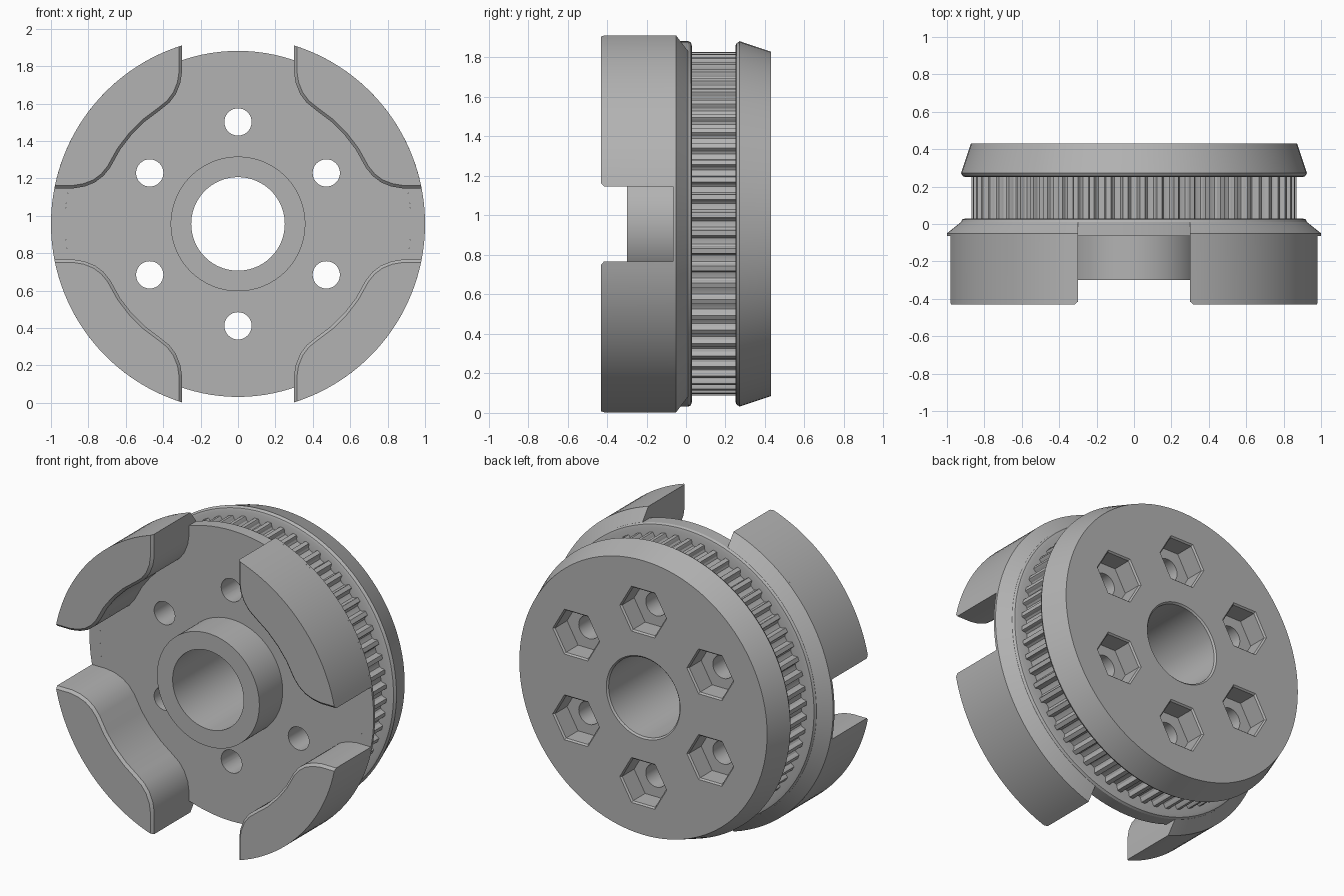
import bpy, bmesh, math
from mathutils import Vector

cube = bpy.data.objects.get("Cube")
if cube:
    bpy.data.objects.remove(cube, do_unlink=True)

AXIS_Z = 0.957          # height of the wheel axis
PLATE_Y = -0.065        # front face of the plate
RIM, LIP = 1.0, 0.925   # outer radius and flange radius
SLOT = 0.3              # half width of the top and bottom gaps

grey = bpy.data.materials.new("plain grey")
grey.use_nodes = True
colour = (0.45, 0.45, 0.45, 1)
grey.diffuse_color = colour
grey.node_tree.nodes["Principled BSDF"].inputs["Base Color"].default_value = colour


def polar(r, a, y):
    return (r * math.cos(a), y, r * math.sin(a))


def make(name, bm):
    bmesh.ops.recalc_face_normals(bm, faces=bm.faces)
    me = bpy.data.meshes.new(name)
    bm.to_mesh(me)
    bm.free()
    me.materials.append(grey)
    ob = bpy.data.objects.new(name, me)
    ob.location.z = AXIS_Z
    bpy.context.collection.objects.link(ob)
    return ob


def smooth(ob):
    bpy.ops.object.select_all(action="DESELECT")
    ob.select_set(True)
    bpy.context.view_layer.objects.active = ob
    bpy.ops.object.shade_smooth_by_angle(angle=math.radians(28))


def skin(bm, rings, wrap_rings=False, caps=False, closed=True):
    """Join rings of equal length with quads."""
    rows = [[bm.verts.new(p) for p in ring] for ring in rings]
    n = len(rows[0])
    pairs = list(zip(rows, rows[1:])) + ([(rows[-1], rows[0])] if wrap_rings else [])
    for a, b in pairs:
        for i in range(n if closed else n - 1):
            j = (i + 1) % n
            bm.faces.new((a[i], a[j], b[j], b[i]))
    if caps:
        bm.faces.new(rows[0])
        bm.faces.new(rows[-1])
    return rows


def turned(name, profile, seg, centre=(0, 0), ring=False):
    """Turn a (radius, y) profile round the y axis."""
    bm = bmesh.new()
    off = Vector((centre[0], 0, centre[1]))
    rings = [[Vector(polar(r, math.tau * i / seg, y)) + off for i in range(seg)]
             for r, y in profile]
    skin(bm, rings, wrap_rings=ring, caps=not ring)
    return make(name, bm)


# Wheel body: hub, plate, belt channel and back flange, with the bore
body = turned("wheel_body", [
    (0.25, -0.30), (0.36, -0.30), (0.36, PLATE_Y), (LIP, PLATE_Y),
    (LIP, 0.012), (0.918, 0.025), (0.90, 0.03), (0.82, 0.03),
    (0.82, 0.25), (0.90, 0.25), (0.915, 0.256), (LIP, 0.272),
    (0.872, 0.43), (0.26, 0.43), (0.25, 0.42)], 120, ring=True)

# Bolt holes with hexagonal nut pockets at the back
for k in range(6):
    a = math.radians(30 + 60 * k)
    c = (0.545 * math.cos(a), 0.545 * math.sin(a))
    cutters = [
        turned("bolt_cutter", [(0.073, -0.2), (0.073, 0.4)], 32, c),
        turned("nut_cutter", [(0.155, 0.30), (0.155, 0.42), (0.165, 0.43), (0.165, 0.5)], 6, c)]
    for cutter in cutters:
        cutter.hide_render = True
        bpy.context.view_layer.objects.active = body
        mod = body.modifiers.new("cut", "BOOLEAN")
        mod.operation, mod.solver, mod.object = "DIFFERENCE", "EXACT", cutter
        bpy.ops.object.modifier_apply(modifier=mod.name)
        bpy.data.objects.remove(cutter, do_unlink=True)
smooth(body)

# Belt teeth: rounded grooves round the channel
TEETH = 60
groove = [(-0.36, 0.870), (-0.32, 0.863), (-0.28, 0.846), (-0.18, 0.836),
          (0, 0.834), (0.18, 0.836), (0.28, 0.846), (0.32, 0.863), (0.36, 0.870)]
bm = bmesh.new()
skin(bm, [[polar(r, math.tau * (t + f) / TEETH, y) for t in range(TEETH) for f, r in groove]
          for y in (0.025, 0.255)])
smooth(make("belt_teeth", bm))

# Collars: sloped rim on both sides, cut straight at the gaps
for name, turn in (("left_collar", 0), ("right_collar", math.pi)):
    bm = bmesh.new()
    rings = []
    for r, y in ((LIP, PLATE_Y), (RIM, PLATE_Y), (RIM, -0.05), (LIP, 0.01)):
        end = math.acos(SLOT / r)
        rings.append([polar(r, turn + end * (i / 40 - 1), y) for i in range(81)])
    rows = skin(bm, rings, wrap_rings=True, closed=False)
    for i in (0, -1):
        bm.faces.new([row[i] for row in rows])
    smooth(make(name, bm))


# Jaws: S-curved inner wall, round outer wall, small chamfer at the front
wall = [(0.30, 0.90), (0.30, 0.81), (0.308, 0.755), (0.332, 0.695), (0.368, 0.647),
        (0.417, 0.608), (0.497, 0.548), (0.57, 0.475), (0.63, 0.397), (0.684, 0.30),
        (0.72, 0.256), (0.765, 0.222), (0.82, 0.20), (0.88, 0.19), (0.93, 0.19)]


def jaw_ring(y, inset, sx, sz):
    pts = []
    for i, p in enumerate(wall):
        a = Vector(wall[max(i - 1, 0)])
        b = Vector(wall[min(i + 1, len(wall) - 1)])
        d = (b - a).normalized()
        pts.append(Vector(p) + inset * Vector((-d.y, d.x)))
    start = math.asin((wall[-1][1] + inset) / RIM)
    stop = math.acos((SLOT + inset) / RIM)
    for i in range(25):
        a = start + (stop - start) * i / 24
        pts.append(Vector((RIM * math.cos(a), RIM * math.sin(a))))
    return [(sx * p.x, y, sz * p.y) for p in pts]


for side, sx in (("left", 1), ("right", -1)):
    for level, sz in (("upper", 1), ("lower", -1)):
        bm = bmesh.new()
        skin(bm, [jaw_ring(y, d, sx, sz) for y, d in
                  ((PLATE_Y, 0), (-0.415, 0), (-0.43, 0.016))], caps=True)
        smooth(make(f"{level}_{side}_jaw", bm))
